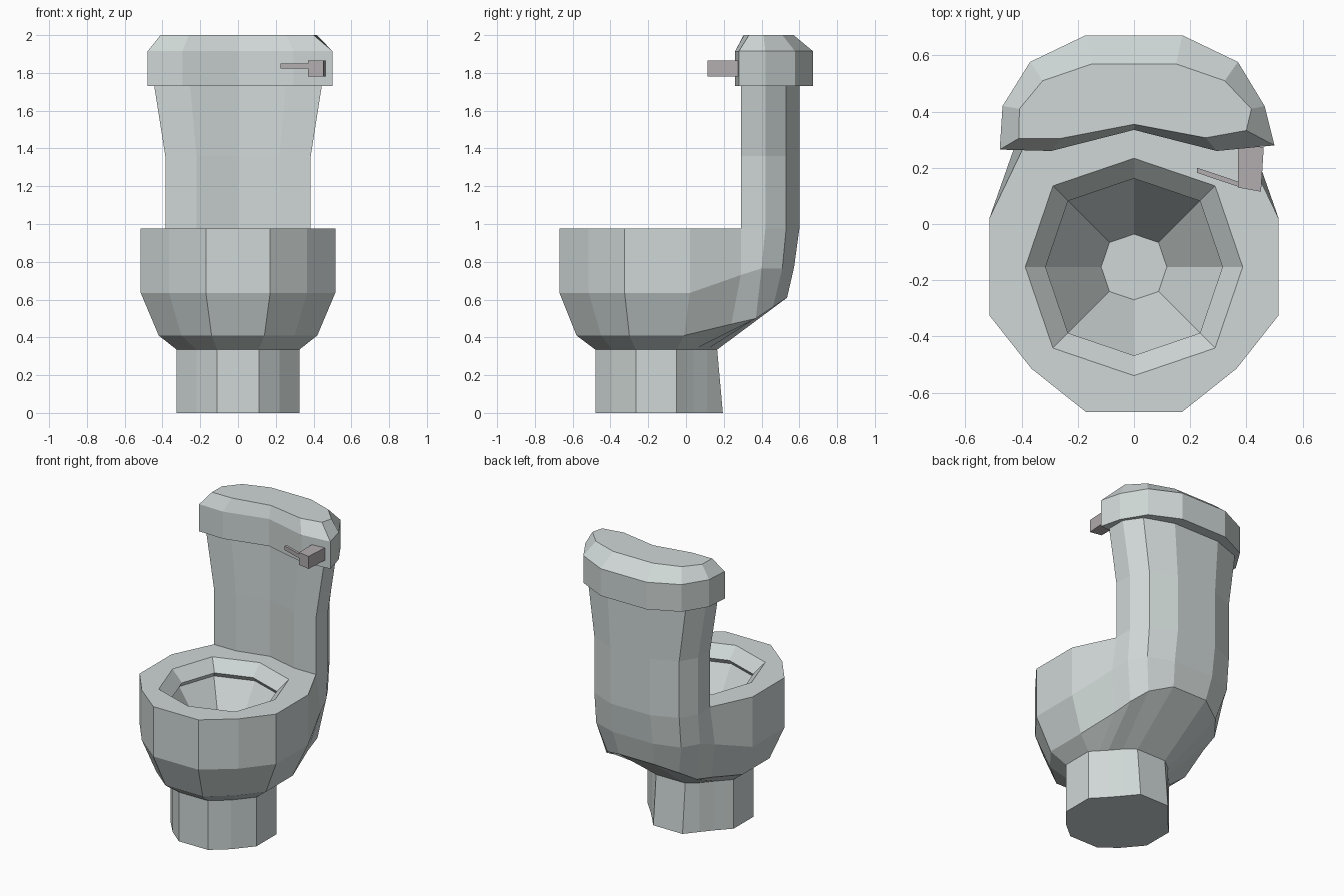
import bpy, bmesh, math

if "Cube" in bpy.data.objects:
    bpy.data.objects.remove(bpy.data.objects["Cube"])


def material(name, col):
    m = bpy.data.materials.new(name)
    m.diffuse_color = (*col, 1)
    m.use_nodes = True
    m.node_tree.nodes["Principled BSDF"].inputs["Base Color"].default_value = m.diffuse_color
    return m


def mirrored(half):
    return half + [(-p[0],) + tuple(p[1:]) for p in reversed(half) if abs(p[0]) > 1e-6]


def at(points, z, sx=1):
    return [(x * sx, y, z) for x, y in points]


def loft(bm, rings, cap_start=False, cap_end=False):
    vs = [[bm.verts.new(p) for p in r] for r in rings]
    for a, b in zip(vs, vs[1:]):
        for i in range(len(a)):
            j = (i + 1) % len(a)
            bm.faces.new((a[i], a[j], b[j], b[i]))
    if cap_start:
        bm.faces.new(vs[0][::-1])
    if cap_end:
        bm.faces.new(vs[-1])


def finish(bm, name, mat):
    bmesh.ops.remove_doubles(bm, verts=bm.verts, dist=0.0005)
    bmesh.ops.recalc_face_normals(bm, faces=bm.faces)
    me = bpy.data.meshes.new(name)
    bm.to_mesh(me)
    bm.free()
    me.materials.append(mat)
    ob = bpy.data.objects.new(name, me)
    bpy.context.collection.objects.link(ob)
    return ob


porcelain = material("porcelain", (0.62, 0.68, 0.67))
metal = material("metal", (0.45, 0.42, 0.43))

# half outlines, front to back
bowl_front = [(.17, -.67), (.365, -.515), (.515, -.325), (.515, .02)]
tank_back = [(.385, .29), (.385, .42), (.32, .53), (.15, .60)]
tank_front = [(0, .345), (.22, .29)]
foot = [(.11, -.48), (.22, -.39), (.325, -.265), (.325, -.05),
        (.28, -.003), (.24, .04), (.18, .11), (.11, .165)]

# pedestal and outer bowl, sweeping up into the back of the tank
bm = bmesh.new()
base = at(foot[:7], 0) + [(.11, .195, 0)]
belly = at([(.14, -.58), (.30, -.45), (.42, -.30), (.42, -.01)], .41) + [
    (.36, .24, .47), (.34, .37, .50), (.27, .46, .56), (.13, .535, .61)]
waist = at(bowl_front, .635) + [
    (.42, .29, .73), (.385, .40, .765), (.32, .51, .765), (.15, .572, .77)]
rim = at(bowl_front + tank_back, .975)
loft(bm, [mirrored(h) for h in (base, at(foot, .335), belly, waist, rim)], cap_start=True)

# tank
section = mirrored(tank_front + tank_back)
loft(bm, [at(section, .975), at(section, 1.36), at(section, 1.75, 1.16)], cap_end=True)


# inner bowl: eight-sided lip, undercut, basin
def octagon(r, z):
    pts = []
    for k in range(8):
        a, q = k * math.pi / 4, r * (1.055 if k % 2 else 1)
        pts.append((q * math.cos(a), q * math.sin(a) - .153, z))
    return pts


loft(bm, [octagon(.387, .975), octagon(.315, .90), octagon(.335, .87), octagon(.117, .53)],
     cap_end=True)

# flat rim between bowl opening, outer edge and tank front
outer = mirrored(at(bowl_front + tank_back[:1] + tank_front[::-1], .975))
edges = []
for loop in (outer, octagon(.387, .975)):
    vs = [bm.verts.new(p) for p in loop]
    edges += [bm.edges.new((vs[i - 1], vs[i])) for i in range(len(vs))]
bmesh.ops.triangle_fill(bm, edges=edges, use_beauty=True, use_dissolve=False, normal=(0, 0, 1))
finish(bm, "toilet_body", porcelain)

# tank lid
lid_side = [(0, .335), (.295, .26), (.50, .28), (.465, .42), (.37, .577), (.172, .672),
            (-.172, .672), (-.37, .577), (-.468, .42), (-.478, .265), (-.295, .26)]
lid_top = [(0, .355), (.255, .307), (.40, .333), (.418, .41), (.323, .51), (.15, .57),
           (-.15, .57), (-.325, .51), (-.408, .41), (-.41, .305), (-.26, .305)]
bm = bmesh.new()
loft(bm, [at(lid_side, 1.73), at(lid_side, 1.915), at(lid_top, 2.0)], True, True)
finish(bm, "tank_lid", porcelain)

# flush handle: mounting block and lever
for name, plan, z0, z1 in (
        ("handle_block", [(.37, .13), (.452, .115), (.462, .275), (.37, .275)], 1.78, 1.865),
        ("handle_lever", [(.225, .182), (.38, .13), (.38, .148), (.225, .2)], 1.822, 1.85)):
    bm = bmesh.new()
    loft(bm, [at(plan, z0), at(plan, z1)], True, True)
    finish(bm, name, metal)
